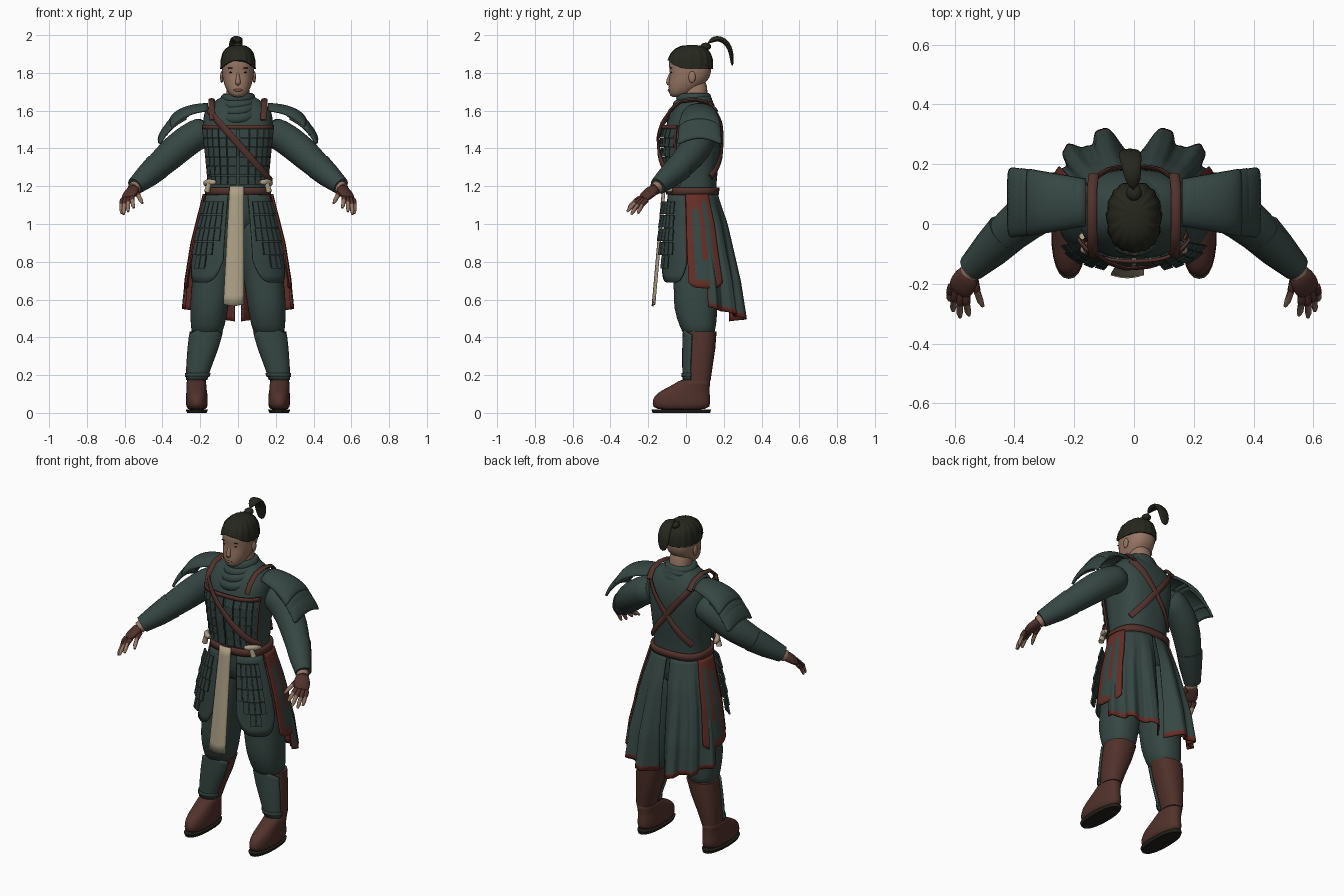
import bpy, bmesh
from math import sin, cos, pi, asin, radians, copysign
from mathutils import Vector, Matrix

if "Cube" in bpy.data.objects:
    bpy.data.objects.remove(bpy.data.objects["Cube"])


def material(name, *rgb):
    m = bpy.data.materials.new(name)
    m.use_nodes = True
    m.diffuse_color = (*rgb, 1)
    m.node_tree.nodes["Principled BSDF"].inputs["Base Color"].default_value = (*rgb, 1)
    return m


green = material("dark green cloth", .036, .062, .055)
plate = material("armour green", .031, .052, .047)
brown = material("brown leather", .083, .031, .024)
red = material("worn red", .13, .027, .019)
skin = material("skin", .31, .18, .125)
lip = material("lips", .22, .11, .08)
hair = material("black hair", .019, .02, .012)
sole = material("dark sole", .016, .014, .01)
cream = material("cream cloth", .41, .35, .235)


def lerp(a, b, t):
    return a + (b - a) * t


def finish(name, bm, mats, mirror=False, thick=0, sub=0, lining=0):
    me = bpy.data.meshes.new(name)
    for f in bm.faces:
        f.smooth = True
    bm.to_mesh(me)
    bm.free()
    ob = bpy.data.objects.new(name, me)
    bpy.context.collection.objects.link(ob)
    for m in mats:
        me.materials.append(m)
    bpy.ops.object.select_all(action='DESELECT')
    ob.select_set(True)
    bpy.context.view_layer.objects.active = ob
    bpy.ops.object.shade_smooth_by_angle(angle=radians(45))
    if mirror:
        ob.modifiers.new("Mirror", 'MIRROR')
    if thick:
        s = ob.modifiers.new("Solidify", 'SOLIDIFY')
        s.thickness, s.offset, s.material_offset = thick, -1, lining
    if sub:
        ob.modifiers.new("Subsurf", 'SUBSURF').levels = sub
    return ob


def skin_rows(name, rows, mats, closed=True, rule=None, **kw):
    """Bridge rows of points; closed rows are capped into a solid."""
    bm = bmesh.new()
    v = [[bm.verts.new(p) for p in r] for r in rows]
    n, m = len(v[0]), len(v) - 1
    w = n if closed else n - 1
    for j in range(m):
        for i in range(w):
            k = (i + 1) % n
            f = bm.faces.new((v[j][i], v[j][k], v[j + 1][k], v[j + 1][i]))
            if rule:
                f.material_index = rule((i + .5) / w, (j + .5) / m)
    if closed:
        for r, t in ((v[0], 0), (v[-1], 1)):
            bm.faces.new(r).material_index = rule(.5, t) if rule else 0
        bmesh.ops.recalc_face_normals(bm, faces=bm.faces)
    return finish(name, bm, mats, **kw)


def body(rings, p=2.3):
    """Surface through rings (z, centre x, half width, front y, back y); angle 0 is the front."""
    def f(a, z, off=0):
        j = 0
        while j < len(rings) - 2 and z > rings[j + 1][0]:
            j += 1
        lo, hi = rings[j], rings[j + 1]
        t = min(1, max(0, (z - lo[0]) / (hi[0] - lo[0])))
        _, cx, hw, yf, yb = [lerp(q, r, t) for q, r in zip(lo, hi)]
        s, c = sin(a), cos(a)
        return Vector((cx + (hw + off) * copysign(abs(s) ** (2 / p), s),
                       (yf + yb) / 2 - ((yb - yf) / 2 + off) * copysign(abs(c) ** (2 / p), c), z))
    f.rings, f.p = rings, p
    return f


def loft(name, f, mat, n=24, sub=1, **kw):
    rows = [[f(2 * pi * i / n, r[0]) for i in range(n)] for r in f.rings]
    return skin_rows(name, rows, [mat], sub=sub, **kw)


def panel(name, f, mats, nu=16, nv=12, thick=.01, **kw):
    rows = [[f(i / nu, j / nv) for i in range(nu + 1)] for j in range(nv + 1)]
    return skin_rows(name, rows, mats, closed=False, thick=thick, **kw)


def tube(name, pts, radii, mats, ref=(0, 0, 1), n=12, **kw):
    pts = [Vector(p) for p in pts]
    loop = (pts[0] - pts[-1]).length < 1e-4
    rows = []
    for i, p in enumerate(pts):
        a = pts[-2] if loop and i == 0 else pts[max(i - 1, 0)]
        b = pts[1] if loop and i == len(pts) - 1 else pts[min(i + 1, len(pts) - 1)]
        t = (b - a).normalized()
        up = ref[i] if isinstance(ref, list) else Vector(ref)
        side = t.cross(up).normalized()
        up = side.cross(t)
        r = radii[i] if isinstance(radii, list) else radii
        ra, rb = r if isinstance(r, tuple) else (r, r)
        rows.append([p + side * ra * cos(2 * pi * k / n) + up * rb * sin(2 * pi * k / n) for k in range(n)])
    return skin_rows(name, rows, mats, **kw)


def ball(name, loc, size, mat, **kw):
    bm = bmesh.new()
    bmesh.ops.create_uvsphere(bm, u_segments=16, v_segments=10, radius=1,
                              matrix=Matrix.Translation(loc) @ Matrix.Diagonal((*size, 1)))
    return finish(name, bm, [mat], **kw)


def scales(name, f, a0, a1, counts, top, height, off, **kw):
    """Rows of armour plates hung in columns on a surface."""
    bm = bmesh.new()
    step = (a1 - a0) / len(counts)
    for c, count in enumerate(counts):
        l, r = radians(a0 + step * (c + .06)), radians(a0 + step * (c + .94))
        for k in range(count):
            z1 = top - k * height
            z0 = z1 - height * .93
            q = [bm.verts.new(f(a, z, off + d + e)) for d in (0, .009)
                 for a, z, e in ((l, z0, .005), (r, z0, .005), (r, z1, 0), (l, z1, 0))]
            for ids in ((0, 1, 2, 3), (4, 5, 6, 7), (0, 1, 5, 4), (1, 2, 6, 5), (2, 3, 7, 6), (3, 0, 4, 7)):
                bm.faces.new([q[i] for i in ids])
    bmesh.ops.recalc_face_normals(bm, faces=bm.faces)
    return finish(name, bm, [plate], **kw)


# Torso and neck
torso = body([(.95, 0, .13, -.06, .14), (1.06, 0, .165, -.09, .16), (1.18, 0, .158, -.09, .16),
              (1.26, 0, .158, -.1, .165), (1.36, 0, .168, -.115, .18), (1.46, 0, .18, -.12, .185),
              (1.53, 0, .187, -.105, .183), (1.59, 0, .182, -.08, .168), (1.635, 0, .152, -.05, .145),
              (1.665, 0, .1, -.02, .118), (1.69, 0, .06, 0, .105)], 2.6)
loft("tunic", torso, green, n=32)
loft("neck", body([(1.6, 0, .065, 0, .12), (1.68, 0, .06, -.01, .113), (1.78, 0, .062, -.03, .115)]), skin)

# Chest armour with bound edges
scales("chest_scales", torso, -62, 62, [6] * 10, 1.505, .05, .008)
panel("chest_top_binding", lambda u, v: torso(radians(lerp(-63, 63, u)), lerp(1.503, 1.525, v), .022), [brown], nv=1)
panel("chest_side_binding", lambda u, v: torso(radians(lerp(61, 65, u)), lerp(1.21, 1.52, v), .02),
      [brown], nu=1, mirror=True)


# Straps
def strap(name, ends, back, off, **kw):
    pts, refs = [], []
    for i in range(17):
        x, z = [lerp(a, b, i / 16) for a, b in zip(*ends)]
        hw = torso(pi / 2, z).x
        a = copysign(asin(min(1, abs(x) / hw) ** (torso.p / 2)), x)
        a = pi - a if back else a
        pts.append(torso(a, z, off))
        refs.append((torso(a, z, off + .02) - pts[-1]).normalized())
    return tube(name, pts, (.018, .008), [brown], refs, n=8, **kw)


strap("front_strap", ((-.135, 1.6), (.15, 1.23)), False, .028)
strap("back_straps", ((.135, 1.6), (-.13, 1.25)), True, .007, mirror=True)
over = [Vector(p) for p in ((.135, -.105, 1.55), (.138, -.085, 1.6), (.14, -.03, 1.647), (.14, .05, 1.658),
                            (.14, .12, 1.642), (.135, .165, 1.595))]
tube("shoulder_straps", over, (.017, .009), [brown], [p - Vector((.14, .05, 1.5)) for p in over], n=8, mirror=True)

# Scarf folds draping to the front
for k in range(4):
    loop = []
    for i in range(33):
        a = pi + i * pi / 16
        depth = .08 + .019 * k if cos(a) > 0 else .062 + .006 * k
        loop.append((sin(a) * (.07 + .013 * k), .05 - cos(a) * depth,
                     1.668 - .015 * k - (.006 + .02 * k) * (1 + cos(a + .55 - .3 * (k % 2))) / 2))
    tube("scarf_fold", loop, (.022, .028), [green], n=10)

# Head and face
head = body([(1.67, 0, .025, -.078, -.02), (1.69, 0, .05, -.09, .03), (1.72, 0, .066, -.093, .07),
             (1.76, 0, .08, -.09, .12), (1.8, 0, .085, -.084, .133), (1.835, 0, .086, -.092, .136),
             (1.87, 0, .083, -.089, .134), (1.9, 0, .074, -.074, .122), (1.92, 0, .06, -.052, .105),
             (1.935, 0, .036, -.02, .078)])
loft("head", head, skin, n=32)
tube("nose", [(0, -.08, 1.805), (0, -.088, 1.775), (0, -.096, 1.748), (0, -.084, 1.735)],
     [.006, .01, .016, .011], [skin], (0, 1, 0), sub=1)
ball("mouth", (0, -.089, 1.708), (.025, .008, .007), lip)
ball("ears", (.086, .032, 1.778), (.009, .019, .031), skin, mirror=True)
eye_y = head(radians(22), 1.805).y
ball("eyes", (.034, eye_y + .002, 1.803), (.013, .005, .004), sole, mirror=True)
ball("brows", (.035, eye_y - .001, 1.826), (.02, .006, .003), hair, mirror=True)


# Ridged hair, bun and curved tail
def hair_row(t):
    row = []
    for i in range(64):
        a = 2 * pi * i / 64
        z = lerp(1.82 + .047 * max(0, cos(a)) ** 2, 1.935, t)
        row.append(head(a, z, .006 + .0025 * cos(16 * a)) + Vector((0, 0, .008 * t)))
    return row


crown = [Vector((0, .035, 1.95)).lerp(p, .4) for p in hair_row(1)]
skin_rows("hair", [hair_row(t) for t in (0, .2, .4, .55, .7, .8, .9, 1)] + [crown], [hair])
ball("bun", (0, .105, 1.94), (.026, .028, .02), hair)
tube("hair_tail", [(0, .105, 1.945), (0, .13, 1.972), (-.005, .165, 1.985), (-.01, .205, 1.972),
                   (-.013, .232, 1.935), (-.015, .243, 1.885), (-.015, .245, 1.835)],
     [(.018, .014), (.024, .015), (.03, .016), (.036, .016), (.04, .014), (.038, .012), (.018, .006)],
     [hair], (0, .7, .7), sub=1)


# Layered shoulder guards with rounded corners
def guard(k):
    def f(u, v):
        phi, edge = radians(lerp(84, -84, u)), abs(2 * u - 1) ** 4
        th = radians(lerp(0 if k == 0 else 25, 80 - 14 * edge, v))
        width = .08 + (.036 + .003 * k) * sin(th)
        return Vector((.16 + (.205 + .032 * k) * sin(th), .072 + width * sin(phi),
                       1.64 - .013 * k - (.1 + .047 * k) * (1 - cos(th)) - (.045 + .03 * v) * (1 - cos(phi))))
    return f


for k in range(3):
    panel("shoulder_guard", guard(k), [green], nu=20, thick=.012, mirror=True)

# Arms, bracers and fingerless gloves
tube("arms", [(.15, .08, 1.5), (.22, .08, 1.475), (.29, .065, 1.425), (.355, .03, 1.37), (.45, -.055, 1.28), (.54, -.145, 1.2)],
     [.08, .084, .085, .083, .068, .042], [green], n=16, sub=1, mirror=True)
tube("bracers", [(.425, -.03, 1.305), (.48, -.085, 1.255), (.545, -.148, 1.2)], [.073, .064, .047], [green], mirror=True)
palm = (.48, -.42, .765)
tube("wrists", [(.53, -.135, 1.21), (.553, -.165, 1.185)], .034, [skin], mirror=True)
tube("gloves", [(.547, -.157, 1.19), (.563, -.185, 1.172), (.578, -.21, 1.15), (.588, -.232, 1.13)],
     [(.036, .03), (.046, .026), (.048, .023), (.04, .016)], [brown], palm, sub=1, mirror=True)
for base, tip in (((.56, -.232, 1.142), (.552, -.305, 1.085)), ((.576, -.23, 1.136), (.582, -.312, 1.065)),
                  ((.594, -.222, 1.13), (.605, -.29, 1.05)), ((.61, -.207, 1.128), (.616, -.255, 1.055)),
                  ((.535, -.18, 1.165), (.506, -.275, 1.11))):
    b, t = Vector(base), Vector(tip)
    pts = [b.lerp(t, s) + Vector(palm) * .03 * s * (1 - s) for s in (0, .25, .42, .43, .8, 1)]
    tube("finger", pts, [.014, .014, .013, .0115, .011, .006], [brown, skin], palm, n=8,
         rule=lambda u, v: int(v > .5), mirror=True)

# Belt, knots and hanging sash
panel("belt", lambda u, v: torso(2 * pi * u, lerp(1.155, 1.193, v), .016), [brown], nu=48, nv=2, thick=.02)
tube("waist_knots", [(.11, -.105, 1.22), (.14, -.1, 1.222), (.168, -.065, 1.22), (.175, -.025, 1.21)],
     [.01, .017, .019, .012], [cream], sub=1, mirror=True)
tube("knot_ends", [(.152, -.09, 1.215), (.165, -.085, 1.17)], [.013, .016], [cream], mirror=True)


def sash(u, v):
    return Vector((lerp(lerp(-.078, -.045, v), .033, u), lerp(-.172, -.116, v) - .01 * sin(pi * u),
                   lerp(.565 + .02 * abs(u - .5), 1.2, v)))


panel("sash", sash, [cream], nu=6)

# Skirt panels
skirt = body([(.5, 0, .282, -.15, .305), (.7, 0, .27, -.14, .28), (.9, 0, .238, -.13, .24),
              (1.0, 0, .213, -.12, .22), (1.16, 0, .172, -.1, .17)])
panel("front_skirt", lambda u, v: skirt(radians(lerp(15, 76, u)), lerp(.69 + .12 * abs(2 * u - 1) ** 4, 1.16, v)),
      [green, brown], nu=24, rule=lambda u, v: int(u > .96), mirror=True)
scales("thigh_scales", skirt, 18, 58, [3, 4, 5, 5, 4], 1.12, .072, .022, mirror=True)


def side_color(u, v):
    inside = .2 < u < .8 and .08 < v < lerp(.8, .95, u)
    stripe = .4 < u < .58 and v > .3
    return int(not inside or stripe)


panel("side_skirt", lambda u, v: skirt(radians(lerp(78, 120, u)), lerp(.66 + .03 * abs(2 * u - 1) ** 4, 1.16, v), .014),
      [green, red], nu=24, nv=24, rule=side_color, mirror=True)


def back_skirt(u, v):
    lobes = .022 * cos((u - .82) * 5.5 * pi) + .004 * cos(u * 16 * pi)
    dip = .06 * max(0, (u - .82) / .18) ** 2
    return skirt(radians(lerp(98, 177, u)), lerp(.56 - .075 * u, 1.16, v), (1 - v) * (lobes - dip + .006))


panel("back_skirt", back_skirt, [green, red], nu=48, nv=24, lining=1, mirror=True,
      rule=lambda u, v: int(v < .05 or u < .03))

# Legs, boots and shin guards
loft("trousers", body([(.4, .168, .078, -.01, .15), (.46, .16, .09, -.035, .16), (.55, .153, .102, -.066, .168),
                       (.64, .145, .105, -.065, .168), (.8, .125, .108, -.07, .165), (.95, .1, .1, -.075, .155),
                       (1.08, .085, .08, -.07, .14)]), green, mirror=True)
shaft = body([(.17, .22, .05, -.005, .13), (.24, .208, .062, -.008, .14), (.34, .186, .079, -.008, .155),
              (.43, .168, .088, -.005, .162)])
loft("boot_shafts", shaft, brown, mirror=True, sub=0)
panel("shin_guards", lambda u, v: shaft(radians(lerp(-62, 62, u)), lerp(.175, .455 - .04 * abs(2 * u - 1), v), .012),
      [green], thick=.012, mirror=True)
panel("shin_cuffs", lambda u, v: shaft(radians(lerp(-66, 66, u)), lerp(.19, .21, v), .017), [plate], nv=1, mirror=True)
loft("boots", body([(.012, .218, .054, -.174, .126), (.05, .218, .059, -.18, .13), (.09, .218, .058, -.172, .128),
                    (.12, .219, .054, -.13, .125), (.15, .22, .052, -.065, .127), (.185, .221, .053, -.02, .134)]),
     brown, mirror=True)
loft("soles", body([(0, .218, .052, -.176, .128), (.018, .218, .059, -.184, .132)]), sole, sub=0, mirror=True)
